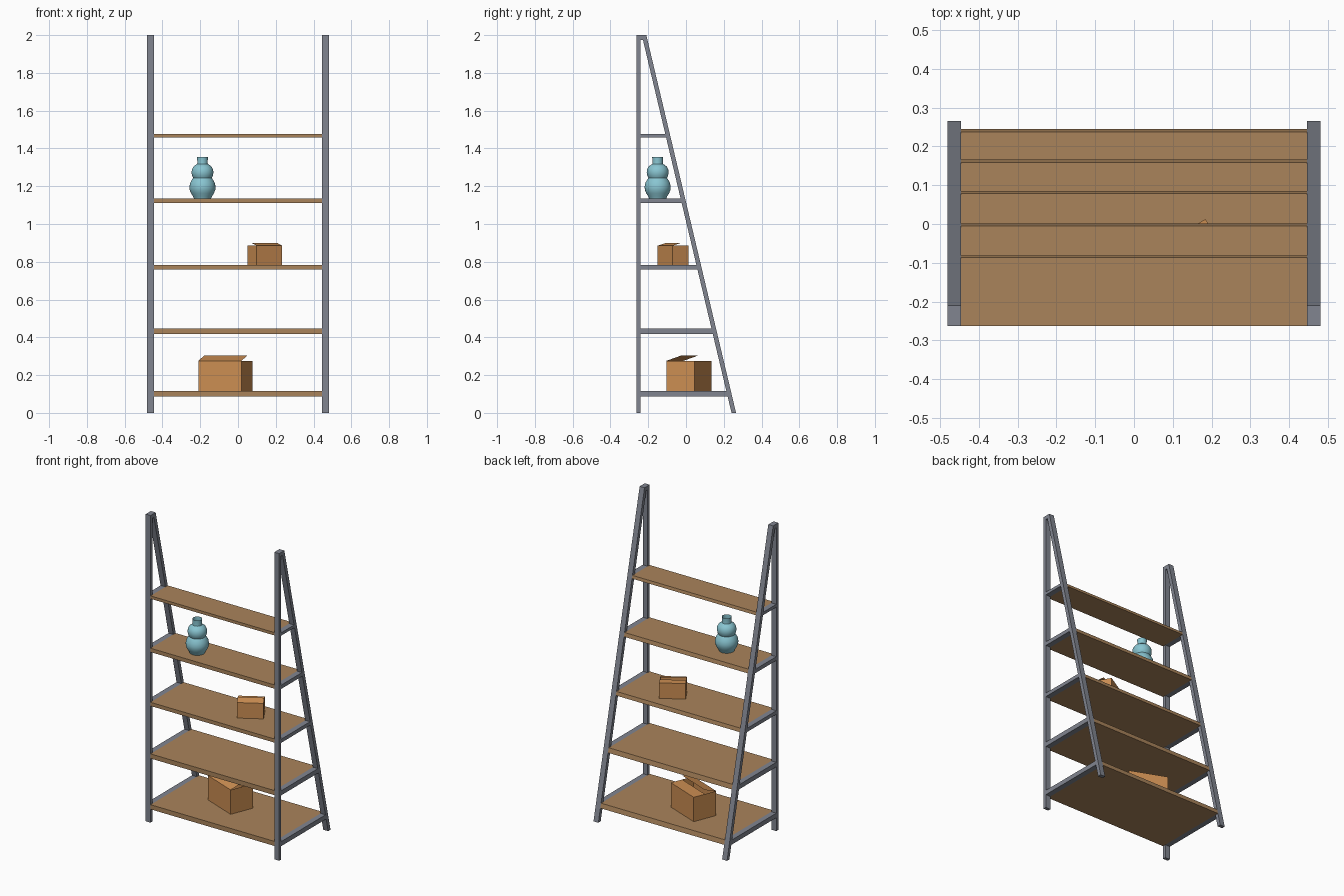
import bpy, bmesh, math

if "Cube" in bpy.data.objects:
    bpy.data.objects.remove(bpy.data.objects["Cube"])


def material(name, rgb):
    m = bpy.data.materials.new(name)
    m.diffuse_color = (*rgb, 1)
    m.use_nodes = True
    m.node_tree.nodes["Principled BSDF"].inputs["Base Color"].default_value = m.diffuse_color
    return m


METAL = material("slate_metal", (0.22, 0.235, 0.28))
WOOD = material("wood", (0.40, 0.23, 0.105))
CARD = material("cardboard", (0.60, 0.27, 0.085))
GLAZE = material("blue_glaze", (0.25, 0.56, 0.64))


def finish(name, bm, mat):
    bmesh.ops.recalc_face_normals(bm, faces=bm.faces)
    me = bpy.data.meshes.new(name)
    bm.to_mesh(me)
    bm.free()
    me.materials.append(mat)
    ob = bpy.data.objects.new(name, me)
    bpy.context.collection.objects.link(ob)
    return ob


def prism(name, profile, x0, x1, mat):
    """Extrude a (y, z) profile from x0 to x1."""
    bm = bmesh.new()
    face = bm.faces.new([bm.verts.new((x0, y, z)) for y, z in profile])
    ext = bmesh.ops.extrude_face_region(bm, geom=[face])["geom"]
    bmesh.ops.translate(bm, vec=(x1 - x0, 0, 0),
                        verts=[v for v in ext if isinstance(v, bmesh.types.BMVert)])
    return finish(name, bm, mat)


FRONT, POST, INNER, OUTER = -0.263, 0.021, 0.446, 0.481


def leg_y(z, base=0.265):
    """Y of the sloping rear leg at height z."""
    return base - 0.2375 * z


# Side frames: upright post and sloping leg joined at the top
frame = [(FRONT, 0), (FRONT + POST, 0), (FRONT + POST, 1.975), (leg_y(1.975, 0.241), 1.975),
         (leg_y(0, 0.241), 0), (leg_y(0), 0), (leg_y(2), 2), (FRONT, 2)]
shelves = [(0.087, 0.117), (0.418, 0.448), (0.760, 0.784), (1.111, 1.136), (1.458, 1.477)]

for side, s in (("left", -1), ("right", 1)):
    prism(f"{side}_frame", frame, s * INNER, s * OUTER, METAL)
    # Cross bars under the shelf ends
    for i, (a, b) in enumerate(shelves):
        y0 = FRONT + POST
        bar = [(y0, a), (leg_y(a, 0.241), a), (leg_y(b, 0.241), b), (y0, b)]
        prism(f"{side}_shelf_bar_{i + 1}", bar, s * INNER, s * OUTER, METAL)

# Shelf boards with a rear edge that follows the leg slope
for i, (a, b) in enumerate(shelves):
    board = [(FRONT, a), (leg_y(a), a), (leg_y(b), b), (FRONT, b)]
    prism(f"shelf_{i + 1}", board, -INNER, INNER, WOOD)


# Cardboard boxes: open tray, flat rear flap, raised front flap
def carton(name, loc, size, turn, tilt):
    hx, hy, h = size[0] / 2, size[1] / 2, size[2]
    bm = bmesh.new()
    bot, top = [[bm.verts.new((x, y, z)) for x, y in
                 ((-hx, -hy), (hx, -hy), (hx, hy), (-hx, hy))] for z in (0, h)]
    bm.faces.new(bot[::-1])
    for i in range(4):
        j = (i + 1) % 4
        bm.faces.new((bot[i], bot[j], top[j], top[i]))
    rise = hy * math.tan(math.radians(tilt))
    lift = [bm.verts.new((x, 0, h + rise)) for x in (hx, -hx)]
    flat = [bm.verts.new((x, 0, h)) for x in (-hx, hx)]
    bm.faces.new((top[0], top[1], *lift))
    bm.faces.new((top[2], top[3], *flat))
    ob = finish(name, bm, CARD)
    ob.location = loc
    ob.rotation_euler.z = math.radians(turn)


carton("large_box", (-0.066, 0.0165, 0.117), (0.245, 0.159, 0.159), -21.6, 18.5)
carton("small_box", (0.1415, -0.069, 0.784), (0.157, 0.097, 0.101), 30.6, 16)

# Double gourd vase: lathed profile, open at the top
profile = [(0, 0), (0.046, 0), (0.050, 0.010), (0.061, 0.027), (0.068, 0.046), (0.069, 0.062),
           (0.065, 0.082), (0.055, 0.100), (0.049, 0.108), (0.055, 0.120), (0.058, 0.136),
           (0.056, 0.153), (0.048, 0.168), (0.036, 0.177), (0.028, 0.182), (0.027, 0.190),
           (0.029, 0.219)]
bm = bmesh.new()
vs = [bm.verts.new((r, 0, z)) for r, z in profile]
es = [bm.edges.new(p) for p in zip(vs, vs[1:])]
bmesh.ops.spin(bm, geom=vs + es, cent=(0, 0, 0), axis=(0, 0, 1),
               angle=math.tau, steps=32, use_duplicate=False)
bmesh.ops.remove_doubles(bm, verts=bm.verts, dist=1e-4)
vase = finish("vase", bm, GLAZE)
vase.location = (-0.188, -0.15, 1.136)
bpy.context.view_layer.objects.active = vase
vase.select_set(True)
bpy.ops.object.shade_smooth_by_angle(angle=math.radians(40))
